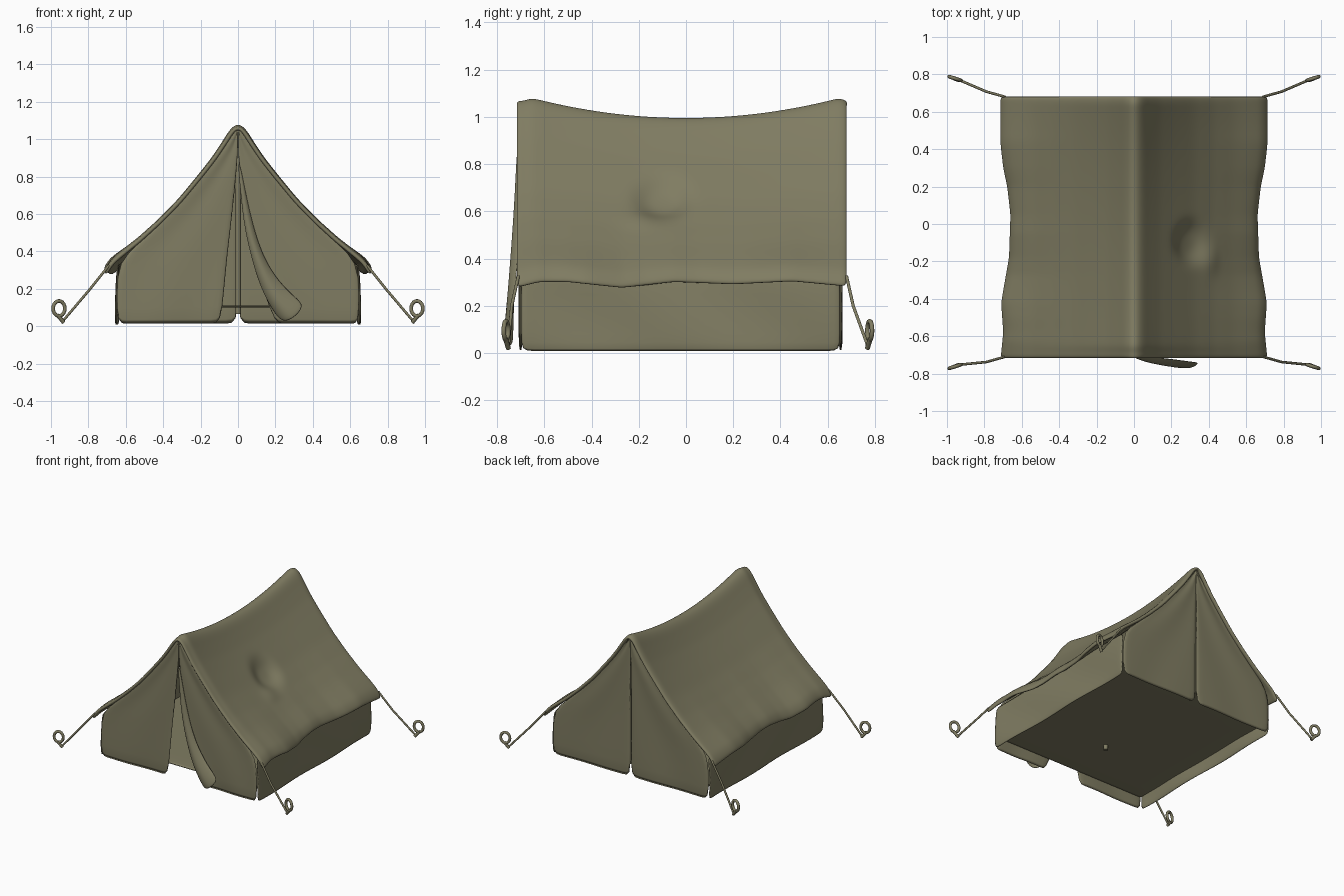
import bpy, math
from mathutils import Vector

if "Cube" in bpy.data.objects:
    bpy.data.objects.remove(bpy.data.objects["Cube"])

canvas = bpy.data.materials.new("olive_canvas")
canvas.diffuse_color = (0.215, 0.202, 0.122, 1)
canvas.use_nodes = True
canvas.node_tree.nodes["Principled BSDF"].inputs["Base Color"].default_value = canvas.diffuse_color


def interp(table, t):
    """Linear look-up in a list of (key, value) pairs."""
    for (a, va), (b, vb) in zip(table, table[1:]):
        if t <= b:
            return va + (vb - va) * max(0, (t - a) / (b - a))
    return table[-1][1]


def sheet(name, rows, thick=0.012, levels=1):
    """Cloth grid from rows of points, thickened and smoothed."""
    n = len(rows[0])
    verts = [tuple(p) for r in rows for p in r]
    faces = [(i * n + j, i * n + j + 1, (i + 1) * n + j + 1, (i + 1) * n + j)
             for i in range(len(rows) - 1) for j in range(n - 1)]
    me = bpy.data.meshes.new(name)
    me.from_pydata(verts, [], faces)
    me.materials.append(canvas)
    me.shade_smooth()
    ob = bpy.data.objects.new(name, me)
    bpy.context.collection.objects.link(ob)
    w = ob.modifiers.new("weld", 'WELD')
    w.merge_threshold = 0.001
    s = ob.modifiers.new("thickness", 'SOLIDIFY')
    s.thickness, s.offset = thick, 0
    sub = ob.modifiers.new("smooth", 'SUBSURF')
    sub.levels = sub.render_levels = levels
    return ob


def tube(name, pts, radius, cyclic=False):
    cu = bpy.data.curves.new(name, 'CURVE')
    cu.dimensions = '3D'
    cu.bevel_depth, cu.bevel_resolution, cu.use_fill_caps = radius, 2, True
    sp = cu.splines.new('POLY')
    sp.points.add(len(pts) - 1)
    for p, co in zip(sp.points, pts):
        p.co = (*co, 1)
    sp.use_cyclic_u = cyclic
    sp.use_smooth = True
    cu.materials.append(canvas)
    ob = bpy.data.objects.new(name, cu)
    bpy.context.collection.objects.link(ob)


# Roof: half profile, sagging ridge, wavy eaves and a dent on the right slope
PROFILE = [(0, 1.078), (.025, 1.065), (.07, .99), (.13, .9), (.2, .81), (.31, .675),
           (.42, .562), (.53, .462), (.64, .375), (.685, .335), (.712, .285)]
EAVE_X = [(-.72, .715), (-.58, .7), (-.42, .712), (-.3, .69), (-.18, .668), (.05, .66),
          (.2, .678), (.3, .7), (.42, .715), (.69, .715)]
EAVE_Z = [(-.72, -.01), (-.62, .015), (-.5, .015), (-.27, -.01), (-.05, .015), (.2, .005),
          (.45, .018), (.69, -.005)]
NX, NY = 22, 44


def roof_point(s, y):
    """s runs from -1 (left eave) to 1 (right eave)."""
    x = abs(s) * .712
    z = interp(PROFILE, x)
    ridge = 1.0 + .085 * min(1.0, abs(y) / .65) ** 2
    if abs(y) > .67:
        ridge -= .012
    z = .285 + (z - .285) * (ridge - .293) / .793
    f = abs(s) ** 3
    z += interp(EAVE_Z, y) * f
    x *= 1 + f * (interp(EAVE_X, y) / .715 - 1)
    p = Vector((math.copysign(x, s), y, z))
    if s > 0:
        d = math.hypot((x - .3) / .08, (y + .1) / .11)
        p -= Vector((.75, 0, .65)) * .035 * math.exp(-d ** 4)
        fold = math.hypot((x - .4) / .03, (y + .2) / .07)
        p += Vector((.75, 0, .65)) * .012 * math.exp(-fold ** 2)
    return p


rows = []
for j in range(NY + 1):
    y = -.718 + 1.4 * j / NY
    rows.append([roof_point(i / NX, y) for i in range(-NX, NX + 1)])
sheet("roof", rows, .024, 2)

# Gable walls: half panels ruled between a centre edge and the roof line
OUTER = [(.65, .006), (.65, .18), (.645, .345), (.53, .445), (.42, .545), (.2, .795),
         (.07, .975), (0, 1.06)]
DOOR_LEFT = [(-.09, .006), (-.072, .2), (-.055, .38), (-.035, .55), (-.017, .72),
             (-.004, .87), (0, .96), (0, 1.06)]
DOOR_RIGHT = [(.2, .006), (.13, .2), (.075, .38), (.045, .55), (.02, .72),
              (.004, .87), (0, .96), (0, 1.06)]
CLOSED = [(0, z) for _, z in DOOR_LEFT]


def panel(name, inner, side, y):
    rows = []
    for k, ((xi, zi), (xo, zo)) in enumerate(zip(inner, OUTER)):
        row = []
        for c in range(11):
            t = c / 10
            bulge = .006 * math.sin(7 * t + k)
            row.append((xi + (side * xo - xi) * t, y + bulge * (1 - t) * t * 3, zi + (zo - zi) * t))
        rows.append(row)
    sheet(name, rows)


panel("front_wall_left", DOOR_LEFT, -1, -.7)
panel("front_wall_right", DOOR_RIGHT, 1, -.7)
panel("back_wall_left", CLOSED, -1, .655)
panel("back_wall_right", CLOSED, 1, .655)

# Low side walls
for side, name in ((-1, "side_wall_left"), (1, "side_wall_right")):
    rows = []
    for z in (.006, .08, .16, .25, .335):
        rows.append([(side * (.648 - .02 * (z / .335) * math.cos(y * 2.2) + .006 * math.sin(9 * y + 14 * z)),
                      y, z) for y in [-.7 + 1.355 * i / 24 for i in range(25)]])
    sheet(name, rows)

# Raised floor
sheet("floor", [[(x, y, .105) for x in (-.64, -.63, 0, .63, .64)]
                for y in (-.695, -.68, 0, .64, .65)], .01)

# Inner poles
for name, y in (("front_pole", -.3), ("back_pole", .6)):
    tube(name, [(0, y, .065), (0, y, .98)], .016)

# Open door flap, folded back to the right
FLAP = [  # left edge, fold and right edge for each level
    ((.0, -.708, .87), (.004, -.712, .875), (.01, -.708, .87)),
    ((.015, -.712, .70), (.028, -.722, .70), (.045, -.708, .69)),
    ((.03, -.718, .55), (.055, -.735, .54), (.085, -.71, .52)),
    ((.065, -.722, .38), (.105, -.752, .36), (.14, -.714, .36)),
    ((.12, -.727, .2), (.18, -.77, .18), (.22, -.722, .24)),
    ((.18, -.73, .09), (.25, -.782, .08), (.31, -.735, .155)),
    ((.23, -.73, .02), (.29, -.782, .03), (.365, -.74, .11)),
]
sheet("door_flap", FLAP, .012, 2)

# Guy ropes and ringed pegs at the four corners
for sx, xn in ((-1, "left"), (1, "right")):
    for sy, yn, y0, y1 in ((-1, "front", .71, .752), (1, "back", .68, .768)):
        eave = (sx * .69, sy * y0, .325)
        mid = (sx * .79, sy * (y0 + .028), .2)
        foot = (sx * .93, sy * y1, .035)
        tube(f"rope_{yn}_{xn}", [eave, mid, foot], .007)
        ring = []
        for k in range(20):
            a = math.tau * k / 20
            h = .033 * math.cos(a)
            ring.append((sx * (.957 + h * .95), sy * (y1 + .01 + h * .3), .095 + .04 * math.sin(a)))
        tube(f"peg_ring_{yn}_{xn}", ring, .01, True)
        tube(f"peg_{yn}_{xn}", [(sx * .932, sy * y1, .02), (sx * .965, sy * (y1 + .012), .06)], .011)
